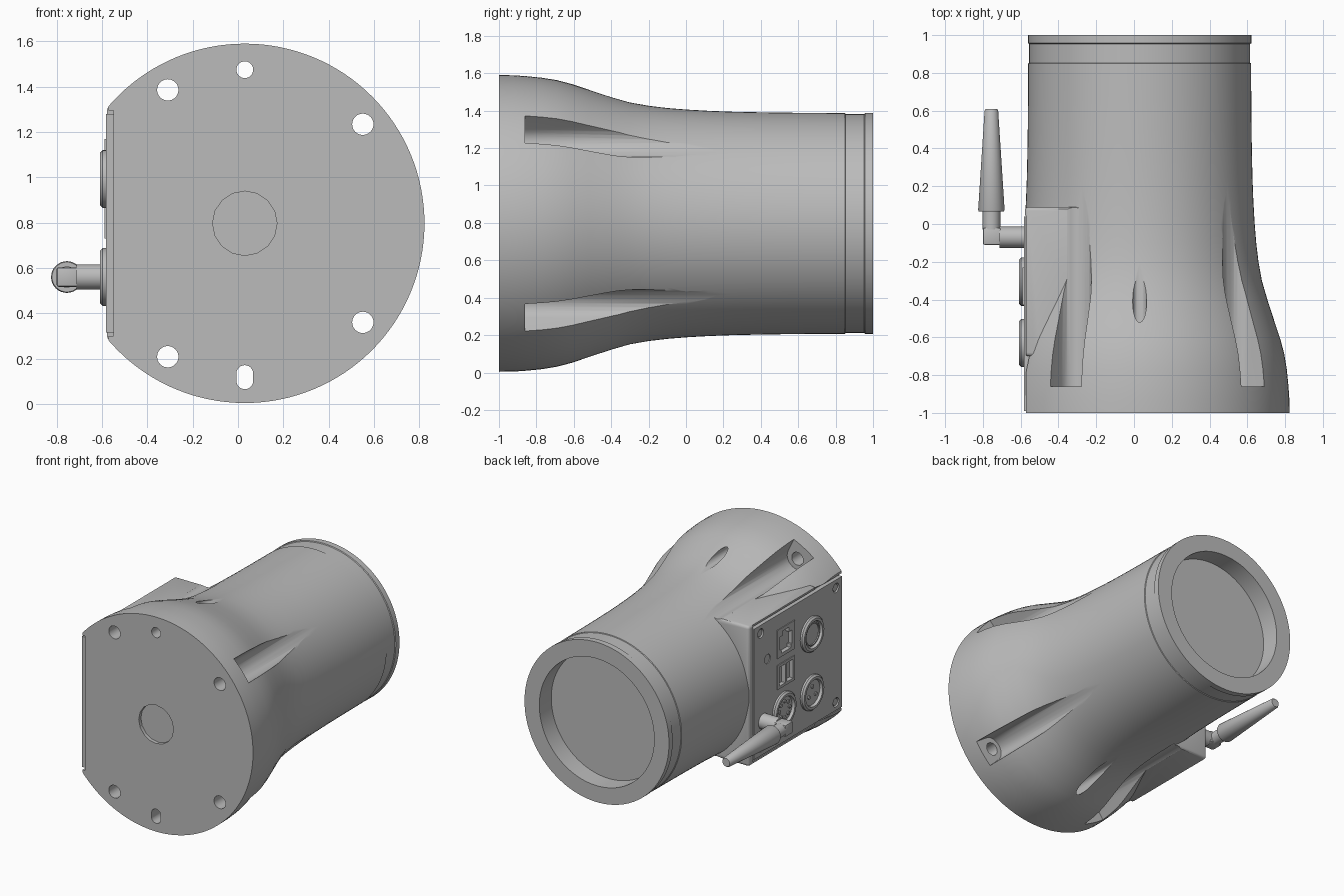
import bpy, bmesh, math
from mathutils import Matrix, Vector

if "Cube" in bpy.data.objects:
    bpy.data.objects.remove(bpy.data.objects["Cube"])

CX, CZ = 0.03, 0.797          # housing axis runs along y through this point
PANEL_X = -0.583              # outer face of the connector panel

grey = bpy.data.materials.new("housing_grey")
grey.diffuse_color = (0.5, 0.5, 0.5, 1)
grey.use_nodes = True
grey.node_tree.nodes["Principled BSDF"].inputs["Base Color"].default_value = grey.diffuse_color

AXIS = {"y": Matrix.Rotation(-math.pi / 2, 4, "X"),
        "-x": Matrix.Rotation(-math.pi / 2, 4, "Y")}


def finish(name, bm):
    bmesh.ops.remove_doubles(bm, verts=bm.verts, dist=1e-5)
    bmesh.ops.recalc_face_normals(bm, faces=bm.faces)
    me = bpy.data.meshes.new(name)
    bm.to_mesh(me)
    bm.free()
    me.materials.append(grey)
    ob = bpy.data.objects.new(name, me)
    bpy.context.collection.objects.link(ob)
    return ob


def lathe(name, profile, loc, axis="y", seg=32):
    """Revolve (radius, height) points around an axis through loc."""
    bm = bmesh.new()
    m = Matrix.Translation(loc) @ AXIS[axis]
    rings = []
    for i in range(seg):
        a = 2 * math.pi * i / seg
        rings.append([bm.verts.new(m @ Vector((r * math.cos(a), r * math.sin(a), h)))
                      for r, h in profile])
    for i in range(seg):
        a, b = rings[i], rings[(i + 1) % seg]
        for j in range(len(profile) - 1):
            bm.faces.new((a[j], b[j], b[j + 1], a[j + 1]))
    return finish(name, bm)


def rod(name, r, h0, h1, loc, axis="y", seg=32, r2=None):
    r2 = r if r2 is None else r2
    return lathe(name, [(0, h0), (r, h0), (r2, h1), (0, h1)], loc, axis, seg)


def box(name, x, y, z):
    bm = bmesh.new()
    bmesh.ops.create_cube(bm, size=1)
    for v in bm.verts:
        v.co = [lo + (c + 0.5) * (hi - lo) for c, (lo, hi) in zip(v.co, (x, y, z))]
    return finish(name, bm)


def prism(name, pts, y0, y1):
    """Extrude a closed (x, z) outline along y."""
    bm = bmesh.new()
    f = bm.faces.new([bm.verts.new((x, y0, z)) for x, z in pts])
    ext = bmesh.ops.extrude_face_region(bm, geom=[f])
    for v in ext["geom"]:
        if isinstance(v, bmesh.types.BMVert):
            v.co.y = y1
    return finish(name, bm)


def apply_bool(ob, other, op="DIFFERENCE"):
    mod = ob.modifiers.new("cut", "BOOLEAN")
    mod.operation, mod.solver, mod.object = op, "EXACT", other
    bpy.context.view_layer.objects.active = ob
    bpy.ops.object.modifier_apply(modifier=mod.name)
    bpy.data.objects.remove(other)


def bevel(ob, width, segments=3):
    mod = ob.modifiers.new("bevel", "BEVEL")
    mod.width, mod.segments = width, segments
    bpy.context.view_layer.objects.active = ob
    bpy.ops.object.modifier_apply(modifier=mod.name)


# Flared housing with a shallow well in the rear end
outline = [(0, -1), (.793, -1), (.792, -.92), (.787, -.85), (.779, -.77), (.766, -.69),
           (.745, -.61), (.715, -.52), (.676, -.4), (.647, -.3), (.629, -.2), (.617, -.1),
           (.609, 0), (.602, .12), (.597, .25), (.593, .45), (.591, .65), (.59, .85),
           (.585, .853), (.585, .953), (.591, .957), (.591, 1), (.47, 1), (.47, .86), (0, .86)]
housing = lathe("housing", outline, (CX, 0, CZ), seg=128)

# Side pad that carries the panel, then the flat side and the panel recess
pad = box("pad", (-.578, -.2), (-.7, .09), (.279, 1.315))
bevel(pad, .02)
apply_bool(housing, pad, "UNION")
apply_bool(housing, box("flat_cut", (-1, -.572), (-1.1, .045), (-.2, 1.8)))
apply_bool(housing, box("recess_cut", (-1, -.55), (-1.1, .045), (.3, 1.295)))

# Four screw channels with through holes in the front flange
for ang in (40, 120, 240, 320):
    a = math.radians(ang)
    rad, tan = Vector((math.cos(a), math.sin(a))), Vector((-math.sin(a), math.cos(a)))
    centre = Vector((CX, CZ)) + .68 * rad
    u = [(.25, .1), (.12, .096), (0, .086)]
    u += [(-.08 * math.sin(t * math.pi / 12), .086 * math.cos(t * math.pi / 12)) for t in range(1, 12)]
    u += [(0, -.086), (.12, -.096), (.25, -.1)]
    apply_bool(housing, prism("channel_cut", [centre + p * rad + q * tan for p, q in u], -.86, .6))
    apply_bool(housing, rod("hole_cut", .047, -1.1, -.8, (centre.x, 0, centre.y)))

# Upper pin hole, lower pin slot and front centre well
apply_bool(housing, rod("pin_cut", .037, -1.1, .1, (CX, 0, 1.475)))
slot = [(CX + .037 * math.cos(t * math.pi / 12),
         .118 + (.016 if t < 12 else -.016) + .037 * math.sin(t * math.pi / 12)) for t in range(24)]
apply_bool(housing, prism("slot_cut", slot, -1.1, .1))
apply_bool(housing, rod("well_cut", .142, -1.1, -.975, (CX, 0, CZ), seg=16))

# Connector panel with screw holes, button hole and sockets
panel = box("panel", (PANEL_X, -.55), (-.99, .04), (.315, 1.28))
for y in (-.92, -.04):
    for z in (.375, 1.22):
        apply_bool(panel, rod("screw_cut", .034, -.02, .1, (PANEL_X, y, z), "-x", 20))
        rod("panel_screw", .026, -.02, -.006, (PANEL_X, y, z), "-x", 16)
apply_bool(panel, rod("button_cut", .034, -.006, .1, (PANEL_X, -.12, 1.0), "-x", 20))


def socket_frame(name, y, z, holes):
    frame = box(name, (PANEL_X - .006, PANEL_X + .002), y, z)
    for hy, hz in holes:
        for ob in (frame, panel):
            apply_bool(ob, box("socket_cut", (-.7, PANEL_X + .025), hy, hz))


socket_frame("network_socket", (-.43, -.23), (.96, 1.17),
             [((-.40, -.26), (1.01, 1.11)), ((-.365, -.295), (1.109, 1.145)),
              ((-.385, -.275), (.985, 1.011))])
socket_frame("data_sockets", (-.43, -.23), (.73, .91),
             [((-.41, -.34), (.75, .89)), ((-.32, -.25), (.75, .89))])

# Round connectors with pins
for y, z, pins in ((-.63, .992, 0), (-.63, .56, 3), (-.305, .56, 8)):
    lathe("round_connector", [(0, 0), (.128, 0), (.128, .014), (.116, .026), (.098, .026),
                              (.092, .006), (0, .006)], (PANEL_X, y, z), "-x", 40)
    for i in range(pins):
        a = 2 * math.pi * i / pins + math.pi / 2
        d = .045 if pins == 3 else .06
        rod("connector_pin", .013, .005, .016,
            (PANEL_X, y + d * math.cos(a), z + d * math.sin(a)), "-x", 10)
lathe("connector_ring", [(.075, .004), (.075, .014), (.083, .014), (.083, .004), (.075, .004)],
      (PANEL_X, -.63, .992), "-x", 40)

# Antenna: stub, elbow, neck and tapered whip
AY, AZ, AX = -.07, .56, -.755
rod("antenna_stub", .056, 0, .13, (PANEL_X, AY, AZ), "-x")
elbow = box("antenna_elbow", (-.8, -.705), (-.11, -.02), (.517, .603))
bevel(elbow, .008, 2)
rod("antenna_neck", .047, -.03, .08, (AX, 0, AZ))
lathe("antenna_whip", [(0, .065), (.066, .065), (.07, .075), (.036, .6), (.03, .61), (0, .61)],
      (AX, 0, AZ))

# Smooth curved surfaces, keep edges sharp
for ob in list(bpy.context.scene.objects):
    bpy.ops.object.select_all(action="DESELECT")
    ob.select_set(True)
    bpy.context.view_layer.objects.active = ob
    bpy.ops.object.shade_smooth_by_angle(angle=math.radians(30))
